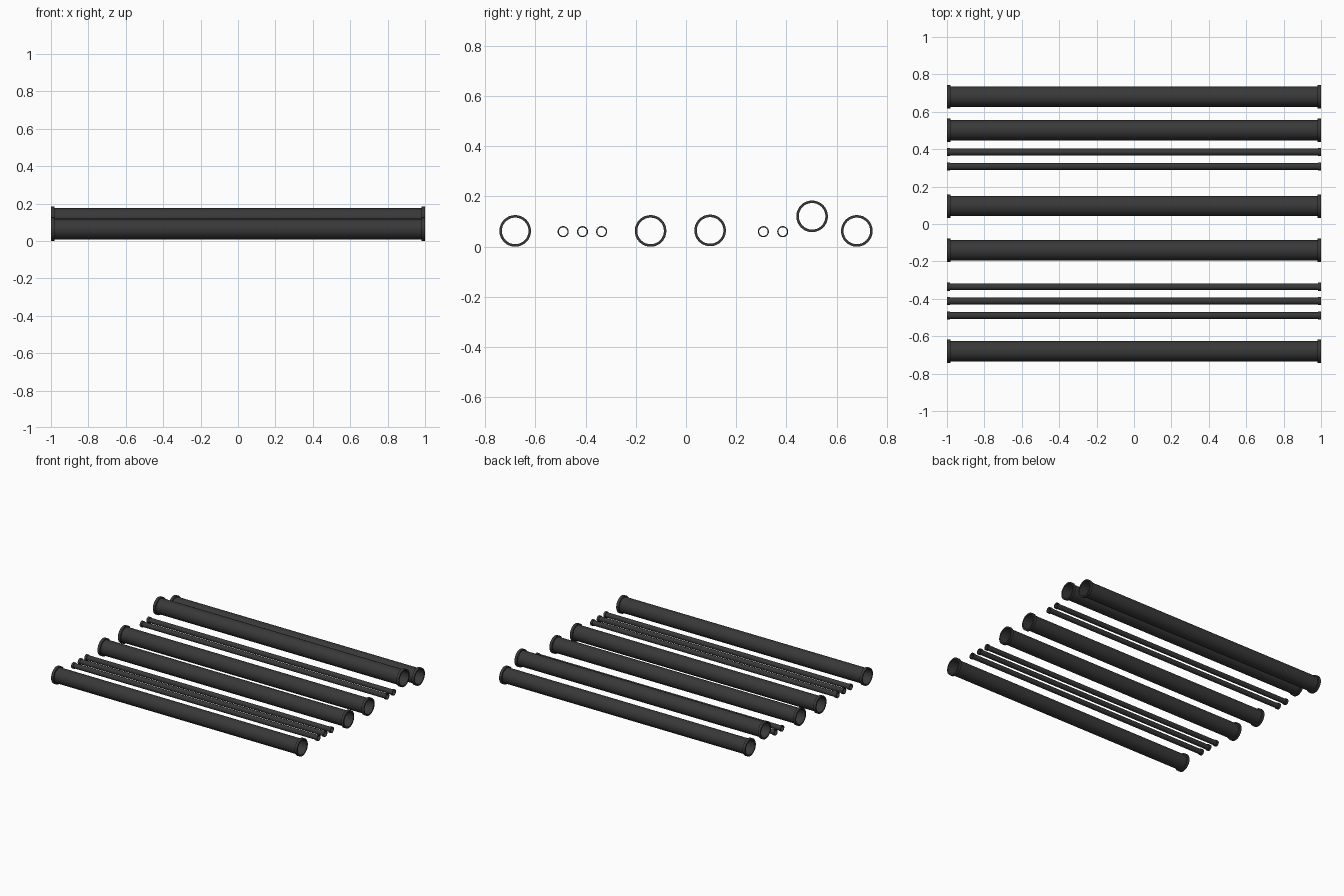
import bpy, bmesh, math

if "Cube" in bpy.data.objects:
    bpy.data.objects.remove(bpy.data.objects["Cube"])

SEGS = 32


def pipe(name, y, z, r_body, r_flange, r_bore, lip):
    # closed lathe profile (x, radius): flanged outside, straight bore inside
    profile = [(-1, r_bore), (-1, r_flange), (-1 + lip, r_flange), (-1 + lip, r_body),
               (1 - lip, r_body), (1 - lip, r_flange), (1, r_flange), (1, r_bore)]
    bm = bmesh.new()
    rings = []
    for i in range(SEGS):
        a = 2 * math.pi * i / SEGS
        rings.append([bm.verts.new((x, r * math.cos(a), r * math.sin(a))) for x, r in profile])
    n = len(profile)
    for i in range(SEGS):
        p, q = rings[i], rings[(i + 1) % SEGS]
        for j in range(n):
            k = (j + 1) % n
            bm.faces.new((p[j], p[k], q[k], q[j]))
    bmesh.ops.recalc_face_normals(bm, faces=bm.faces)
    mesh = bpy.data.meshes.new(name)
    bm.to_mesh(mesh)
    bm.free()
    obj = bpy.data.objects.new(name, mesh)
    bpy.context.collection.objects.link(obj)
    obj.location = (0, y, z)
    mesh.materials.append(dark)
    bpy.context.view_layer.objects.active = obj
    obj.select_set(True)
    bpy.ops.object.shade_smooth_by_angle(angle=math.radians(35))
    obj.select_set(False)


dark = bpy.data.materials.new("dark_metal")
dark.diffuse_color = (0.04, 0.04, 0.04, 1)
dark.use_nodes = True
dark.node_tree.nodes["Principled BSDF"].inputs["Base Color"].default_value = dark.diffuse_color

# large pipes, one of them raised
for i, (y, z) in enumerate([(-0.68, 0.063), (-0.141, 0.063), (0.096, 0.065),
                            (0.502, 0.121), (0.68, 0.063)]):
    pipe(f"large_pipe_{i + 1}", y, z, 0.0545, 0.063, 0.053, 0.02)

# small pipes
for i, y in enumerate([-0.489, -0.412, -0.336, 0.308, 0.385]):
    pipe(f"small_pipe_{i + 1}", y, 0.06, 0.018, 0.022, 0.017, 0.016)
